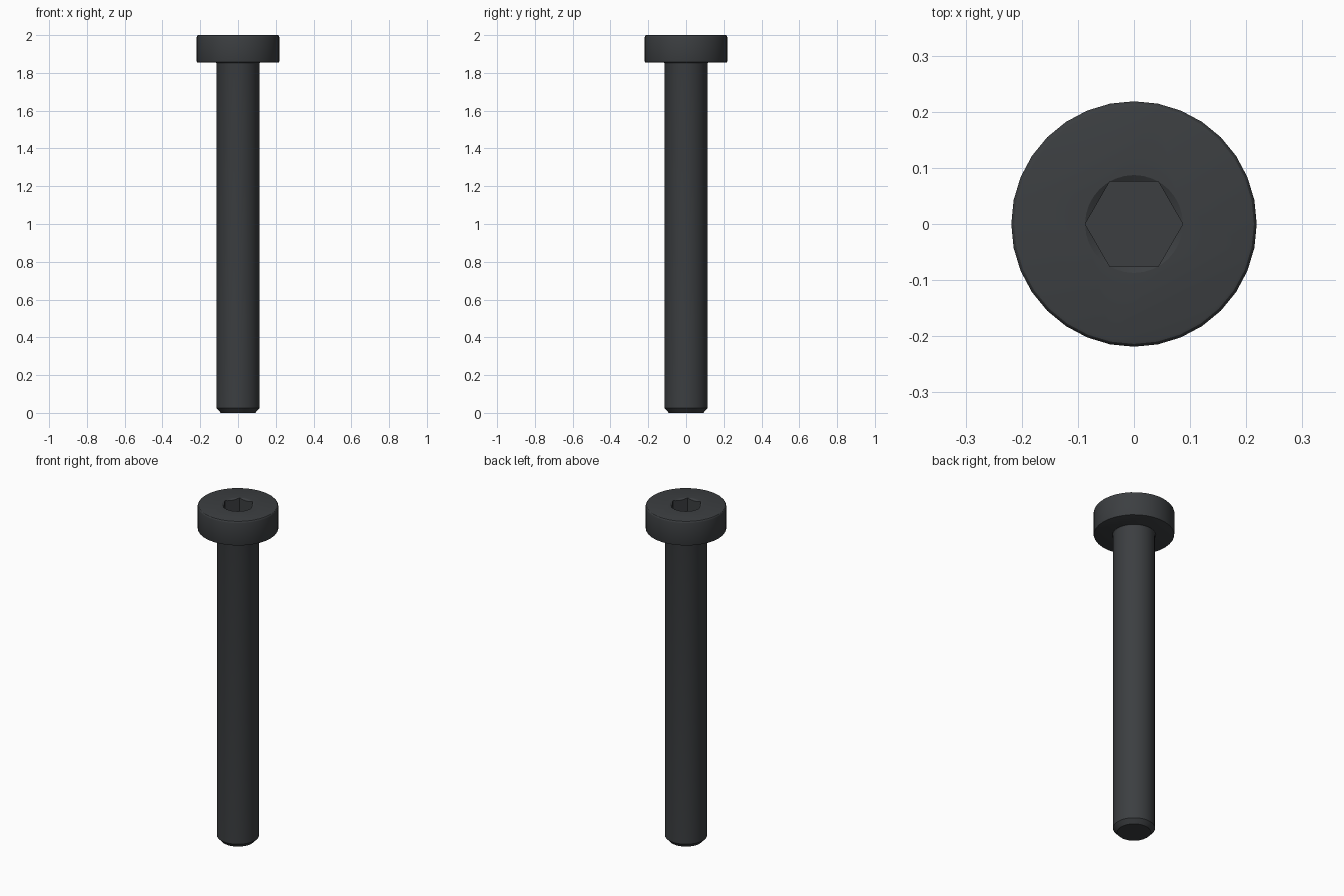
import bpy, bmesh
from math import pi, sin, cos

if "Cube" in bpy.data.objects:
    bpy.data.objects.remove(bpy.data.objects["Cube"])


def lathe(name, profile, sides, turn=0.0):
    """Closed solid of revolution from (radius, z) points listed bottom to top."""
    bm = bmesh.new()
    rings = [[bm.verts.new((r * cos(turn + 2 * pi * i / sides),
                            r * sin(turn + 2 * pi * i / sides), z))
              for i in range(sides)] for r, z in profile]
    for low, high in zip(rings, rings[1:]):
        for i in range(sides):
            j = (i + 1) % sides
            bm.faces.new((low[i], low[j], high[j], high[i]))
    bm.faces.new(rings[0][::-1])
    bm.faces.new(rings[-1])
    bmesh.ops.recalc_face_normals(bm, faces=bm.faces)
    mesh = bpy.data.meshes.new(name)
    bm.to_mesh(mesh)
    bm.free()
    obj = bpy.data.objects.new(name, mesh)
    bpy.context.collection.objects.link(obj)
    return obj


def arc(cx, cz, r, a0, a1, steps=3):
    """Rounded corner points for a lathe profile, angles in degrees."""
    angles = [(a0 + (a1 - a0) * k / steps) * pi / 180 for k in range(steps + 1)]
    return [(cx + r * cos(a), cz + r * sin(a)) for a in angles]


# Shank with chamfered tip, fillet under the head, rounded head rim
profile = [(0.091, 0.0), (0.114, 0.025)]
profile += arc(0.122, 1.847, 0.008, 180, 90)
profile += arc(0.2135, 1.860, 0.005, -90, 0, 2)
profile += arc(0.2087, 1.990, 0.010, 0, 90)
bolt = lathe("socket_bolt", profile, 32)

# Hexagonal socket and its conical lead-in
hex_cutter = lathe("hex_cutter", [(0.087, 1.915), (0.087, 2.05)], 6)
cone_cutter = lathe("lead_in_cutter", [(0.0672, 1.988), (0.0872, 2.0), (0.0872, 2.05)], 32)

bpy.context.view_layer.objects.active = bolt
bolt.select_set(True)
for cutter in (hex_cutter, cone_cutter):
    cutter.hide_render = True
    mod = bolt.modifiers.new("cut", 'BOOLEAN')
    mod.operation = 'DIFFERENCE'
    mod.solver = 'EXACT'
    mod.object = cutter
    bpy.ops.object.modifier_apply(modifier=mod.name)
    bpy.data.objects.remove(cutter)
bpy.ops.object.shade_smooth_by_angle(angle=pi / 6)

# Dark steel finish
steel = bpy.data.materials.new("dark_steel")
steel.diffuse_color = (0.045, 0.049, 0.053, 1)
steel.use_nodes = True
steel.node_tree.nodes["Principled BSDF"].inputs["Base Color"].default_value = steel.diffuse_color
bolt.data.materials.clear()
bolt.data.materials.append(steel)
